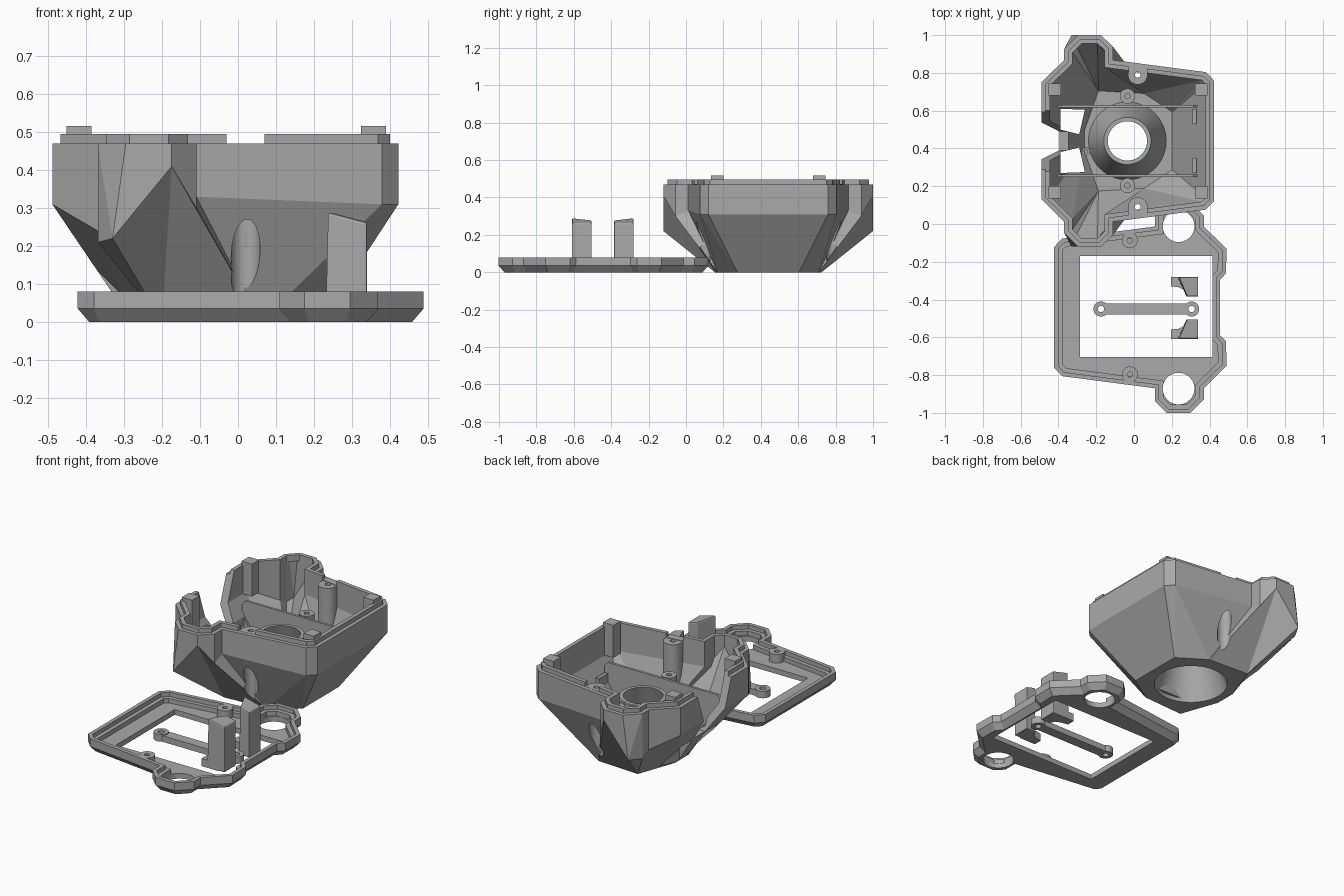
import bpy, bmesh, math

if "Cube" in bpy.data.objects:
    bpy.data.objects.remove(bpy.data.objects["Cube"], do_unlink=True)

grey = bpy.data.materials.new("plastic grey")
grey.use_nodes = True
grey.diffuse_color = (0.4, 0.4, 0.4, 1)
grey.node_tree.nodes["Principled BSDF"].inputs["Base Color"].default_value = (0.4, 0.4, 0.4, 1)


def finish(name, bm):
    bmesh.ops.remove_doubles(bm, verts=bm.verts, dist=0.0001)
    bmesh.ops.triangulate(bm, faces=[f for f in bm.faces if len(f.verts) == 4])
    bmesh.ops.recalc_face_normals(bm, faces=bm.faces)
    mesh = bpy.data.meshes.new(name)
    bm.to_mesh(mesh)
    bm.free()
    mesh.materials.append(grey)
    ob = bpy.data.objects.new(name, mesh)
    bpy.context.collection.objects.link(ob)
    return ob


def loft(name, rings, closed=False):
    """Skin matching rings; closed joins the last ring to the first instead of capping."""
    bm = bmesh.new()
    loops = [[bm.verts.new(p) for p in r] for r in rings]
    pairs = list(zip(loops, loops[1:])) + ([(loops[-1], loops[0])] if closed else [])
    for a, b in pairs:
        for i in range(len(a)):
            j = (i + 1) % len(a)
            bm.faces.new((a[i], a[j], b[j], b[i]))
    if not closed:
        bm.faces.new(loops[0][::-1])
        bm.faces.new(loops[-1])
    return finish(name, bm)


def at(pts, z):
    return [(x, y, z) for x, y in pts]


def prism(name, pts, z0, z1):
    return loft(name, [at(pts, z0), at(pts, z1)])


def ring(name, outer, inner, z0, z1):
    return loft(name, [at(outer, z0), at(outer, z1), at(inner, z1), at(inner, z0)], True)


def circle(x, y, r, n=32):
    return [(x + r * math.cos(2 * math.pi * i / n), y + r * math.sin(2 * math.pi * i / n)) for i in range(n)]


def rect(x0, x1, y0, y1):
    return [(x0, y0), (x1, y0), (x1, y1), (x0, y1)]


def box(name, x0, x1, y0, y1, z0, z1):
    return prism(name, rect(x0, x1, y0, y1), z0, z1)


def inset(pts, d):
    """Mitred inset of a counter-clockwise outline."""
    out = []
    for i, (x, y) in enumerate(pts):
        (ax, ay), (bx, by) = pts[i - 1], pts[(i + 1) % len(pts)]
        l1, l2 = math.hypot(x - ax, y - ay), math.hypot(bx - x, by - y)
        n1, n2 = ((ay - y) / l1, (x - ax) / l1), ((y - by) / l2, (bx - x) / l2)
        k = d / (1 + n1[0] * n2[0] + n1[1] * n2[1])
        out.append((x + k * (n1[0] + n2[0]), y + k * (n1[1] + n2[1])))
    return out


def mirror_y(half, cy):
    return [(x, cy + y) for x, y in half] + [(x, cy - y) for x, y in reversed(half)]


def boolean(ob, *cutters, op="DIFFERENCE", keep=False):
    for c in cutters:
        m = ob.modifiers.new("cut", "BOOLEAN")
        m.operation, m.solver, m.object = op, "EXACT", c
        bpy.context.view_layer.objects.active = ob
        bpy.ops.object.modifier_apply(modifier=m.name)
        if not keep:
            bpy.data.objects.remove(c, do_unlink=True)


def smooth(*obs):
    bpy.ops.object.select_all(action="DESELECT")
    for o in obs:
        o.select_set(True)
    bpy.context.view_layer.objects.active = obs[0]
    bpy.ops.object.shade_smooth_by_angle(angle=math.radians(30))


# Outline shared by housing and bezel: half of it, mirrored about the centre line
half = [(0.423, 0.32), (0.38, 0.364), (-0.11, 0.428), (-0.11, 0.497), (-0.175, 0.56),
        (-0.296, 0.56), (-0.37, 0.486), (-0.37, 0.428), (-0.49, 0.31)]
crease = [0.31, 0.31, 0.33, 0.3, 0.41, 0.22, 0.21, 0.24, 0.31]
b1, b2, b5, b9 = (0.22, 0.165), (0.06, 0.27), (-0.2, 0.285), (-0.28, 0.06)
base = [b1, b1, b2, b2, b2, b5, b5, b9, b9]
CY, LY = 0.44, -0.4415
top = mirror_y(half, CY)
foot = mirror_y(base, CY)
heights = crease + crease[::-1]


def crease_ring(pts, lift):
    return [(x - (0.035 if i in (5, 12) else 0), y, z + lift)
            for i, ((x, y), z) in enumerate(zip(pts, heights))]


# Housing shell: faceted outside, hollow inside
solid = loft("solid_helper", [at(foot, 0), crease_ring(top, 0), at(top, 0.47)])
housing = loft("housing", [at(foot, 0), crease_ring(top, 0), at(top, 0.47)])
inner = inset(top, 0.045)
inner_foot = [(-0.03 + (x + 0.03) * 0.93, CY + (y - CY) * 0.93) for x, y in foot]
hollow = loft("hollow", [at(inner_foot, 0.03), crease_ring(inner, 0.02), at(inner, 0.6)])


def notch():
    prof = [(-0.05, 0.17), (0.05, 0.17), (0.19, 0.58), (-0.19, 0.58)]
    return loft("notch", [[(x, CY + y, z) for y, z in prof] for x in (-0.6, -0.34)])


boolean(housing, hollow, notch(), prism("hole", circle(-0.035, CY, 0.2, 48), -0.1, 0.1))
lip = ring("housing_lip", inset(top, 0.022), inner, 0.46, 0.495)
boolean(lip, notch())
round_parts = []
for s, side in ((-1, "front"), (1, "back")):
    # Cable openings in the sloping wall
    opening = [(-0.39, CY + s * 0.06), (-0.29, CY + s * 0.035), (-0.26, CY + s * 0.165), (-0.39, CY + s * 0.17)]
    boolean(housing, prism("opening", opening, -0.1, 0.3))
    # Screw boss with its recess through the sloping wall
    y = CY + s * 0.35
    boss = prism(side + "_screw_boss", circle(0.02, y, 0.052), 0.04, 0.468)
    boolean(boss, solid, op="INTERSECT", keep=True)
    recess = prism("recess", circle(0.02, y, 0.038), -0.1, 0.335)
    boolean(housing, recess, keep=True)
    boolean(boss, recess, prism("screw", circle(0.02, y, 0.015), 0.2, 0.6))
    boolean(lip, box("gap", -0.03, 0.07, y - 0.1, y + 0.1, 0.471, 0.6))
    # Inner mounting post
    post = ring(side + "_mount_post", circle(-0.035, CY + s * 0.237, 0.04),
                circle(-0.035, CY + s * 0.237, 0.014), 0.02, 0.33)
    round_parts += [boss, post]
    # Partition plate
    prof = [(-0.2, 0.02), (0.2, 0.02), (0.335, 0.25), (0.335, 0.31), (0.315, 0.33),
            (-0.385, 0.33), (-0.405, 0.31), (-0.405, 0.25)]
    loft(side + "_partition", [[(x, CY + s * yy, z) for x, z in prof] for yy in (0.177, 0.191)])
    box(side + "_clip", 0.31, 0.33, CY + s * 0.13 - 0.04, CY + s * 0.13 + 0.04, 0.2, 0.27)
    # Corner locating pegs
    for x, end in ((-0.42, "right"), (0.357, "left")):
        yc = CY + s * 0.272
        box(f"{side}_{end}_peg", x - 0.033, x + 0.033, yc - 0.033, yc + 0.033, 0.33, 0.517)
bpy.data.objects.remove(solid, do_unlink=True)

# Funnel around the lens opening
c = (-0.035, CY)
funnel = loft("funnel", [at(circle(*c, r, 48), z) for r, z in
                         ((0.215, 0), (0.125, 0.3), (0.104, 0.3), (0.199, 0))], True)
pin = ring("locating_pin", circle(-0.255, 0.385, 0.022, 16), circle(-0.255, 0.385, 0.01, 16), 0.02, 0.3)

# Bezel frame: chamfered tray with a window and two ear holes
lid_half = [(-x, y) for x, y in half] + [(0.487, 0.18), (0.455, 0.146)]
edge = mirror_y(lid_half, LY)[::-1]
bezel = loft("bezel", [at(inset(edge, 0.03), 0), at(edge, 0.035), at(edge, 0.08)])
boolean(bezel, prism("tray", inset(edge, 0.045), 0.03, 0.2),
        prism("step", inset(edge, 0.022), 0.056, 0.2),
        box("window", -0.285, 0.415, -0.705, -0.17, -0.1, 0.2))
for s, side in ((-1, "front"), (1, "back")):
    boolean(bezel, prism("ear_hole", circle(0.236, LY + s * 0.43, 0.084, 40), -0.1, 0.2))
    y = LY + s * 0.355
    round_parts.append(ring(side + "_bezel_boss", circle(-0.022, y, 0.042), circle(-0.022, y, 0.014), 0.02, 0.08))
    # Slanted wedge with a low foot
    shape = [(0.23, 0.165), (0.34, 0.165), (0.34, 0.06), (0.278, 0.06)]
    place = [(x, LY - 0.003 + s * y) for x, y in shape]
    wedge = loft(side + "_wedge", [at(place, 0), [(x + (0.34 - x) * 0.06, y, 0.348 - 0.25 * x) for x, y in place]])
    bev = wedge.modifiers.new("soft edges", "BEVEL")
    bev.width, bev.segments, bev.limit_method = 0.007, 2, "ANGLE"
    foot_shape = [(0.195, 0.165), (0.3, 0.165), (0.3, 0.08), (0.235, 0.11), (0.195, 0.115)]
    prism(side + "_wedge_foot", [(x, LY - 0.003 + s * y) for x, y in foot_shape], 0, 0.045)

# Loose strap with a hole at each end
strap = box("strap", -0.175, 0.305, -0.48, -0.42, 0, 0.035)
for x, end in ((-0.175, "right"), (0.305, "left")):
    boolean(strap, prism("eye", circle(x, -0.45, 0.018), -0.1, 0.2))
    round_parts.append(ring(end + "_strap_eye", circle(x, -0.45, 0.04), circle(x, -0.45, 0.017), 0, 0.04))

smooth(funnel, pin, *round_parts)
